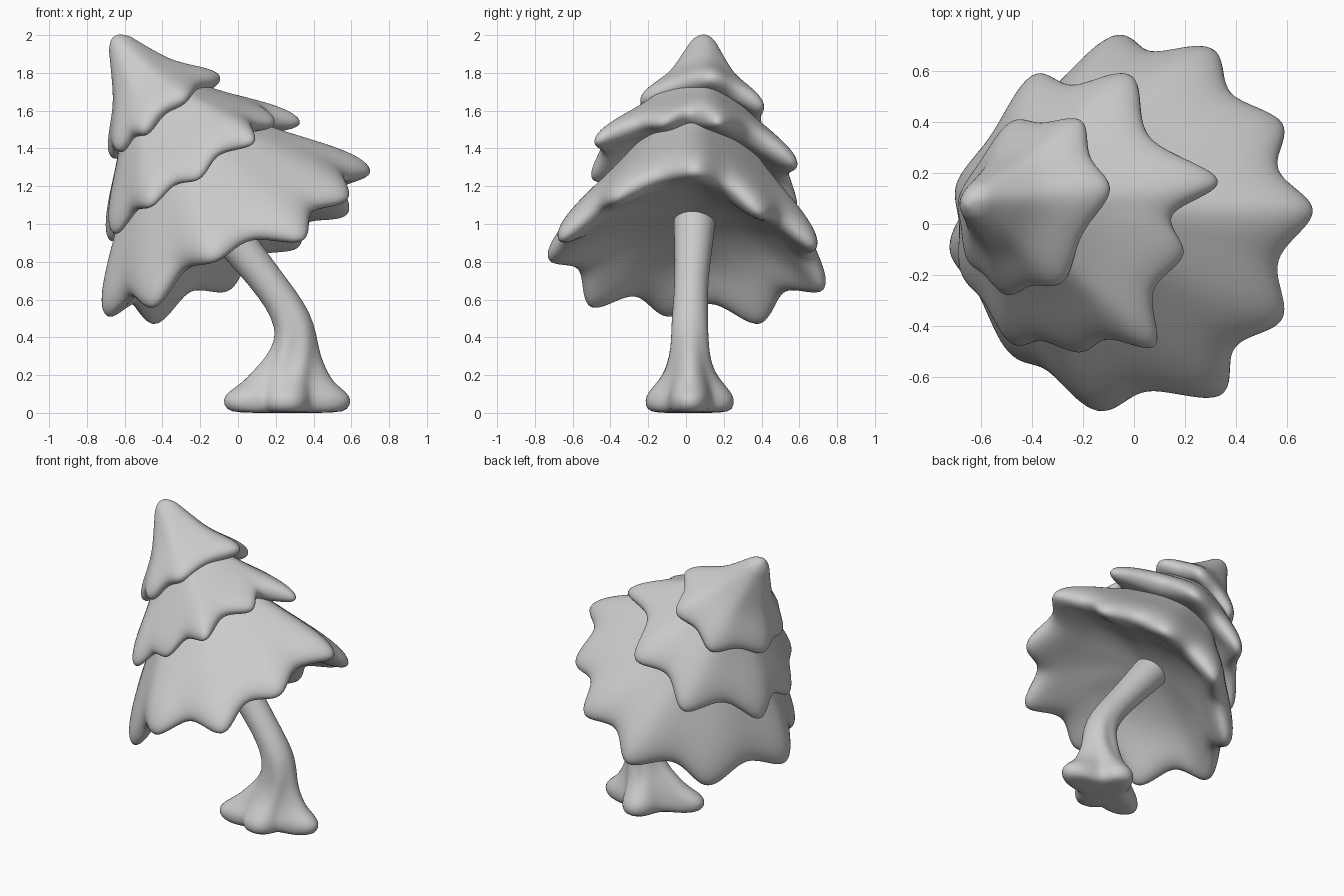
import bpy, math
from mathutils import Vector as V

if "Cube" in bpy.data.objects:
    bpy.data.objects.remove(bpy.data.objects["Cube"])


def loft(name, rings):
    """Closed smooth body from equal-sized rings, capped at both ends."""
    n = len(rings[0])
    verts = [p for r in rings for p in r]
    faces = []
    for k in range(len(rings) - 1):
        for i in range(n):
            j = (i + 1) % n
            faces.append((k*n + i, k*n + j, (k+1)*n + j, (k+1)*n + i))
    for k, flip in ((0, True), (len(rings) - 1, False)):
        c = len(verts)
        verts.append(sum(rings[k], V()) / n)
        for i in range(n):
            a, b = k*n + i, k*n + (i + 1) % n
            faces.append((c, b, a) if flip else (c, a, b))
    me = bpy.data.meshes.new(name)
    me.from_pydata([tuple(v) for v in verts], [], faces)
    me.polygons.foreach_set("use_smooth", [True] * len(me.polygons))
    ob = bpy.data.objects.new(name, me)
    bpy.context.collection.objects.link(ob)
    m = ob.modifiers.new("smooth", 'SUBSURF')
    m.levels = m.render_levels = 1
    return ob


def catmull(pts, steps):
    out, n = [], len(pts)
    for i in range(n):
        a, b, c, d = (pts[(i + k) % n] for k in (-1, 0, 1, 2))
        for s in range(steps):
            t = s / steps
            out.append(0.5 * (2*b + (c - a)*t + (2*a - 5*b + 4*c - d)*t*t
                              + (3*b - a - 3*c + d)*t**3))
    return out


def skirt(name, apex, ceiling, tips, pull, bulge, tip_r, lip):
    """Scalloped foliage bell: tips of the lobes, notches pulled to the apex.
    A fourth tip value overrides the pull of the notch that follows it."""
    apex, ceiling = V(apex), V(ceiling)
    pts = []
    for i, t in enumerate(tips):
        a, b = V(t[:3]), V(tips[(i + 1) % len(tips)][:3])
        pts += [a, ((a + b) / 2).lerp(apex, t[3] if len(t) > 3 else pull)]
    rim = catmull(pts, 5)
    n, w = len(rim), 5
    soft = [sum((rim[(i + k) % n] for k in range(-w, w + 1)), V()) / (2*w + 1)
            for i in range(n)]
    axis = (apex - sum(rim, V()) / n).normalized()

    # outward normal of the skirt along the rim
    normal = []
    for p in soft:
        d = (p - apex).normalized()
        normal.append((axis - d * axis.dot(d)).normalized())

    def ring(top, s, f, g, side):
        # f scales the radial part, g the axial part; a round lip swells the rim
        if s > .9:
            h = math.sqrt(max(0, 1 - ((s - .9) / .1)**2))
        else:
            h = max(0, (s - .5) / .4)
            h = h*h*(3 - 2*h)
        out = []
        for i in range(n):
            d = soft[i].lerp(rim[i], s**1.7) - top
            ax = axis * d.dot(axis)
            out.append(top + ax * g + (d - ax) * f + normal[i] * (h*lip*side))
        return out

    rings = []
    for s in (.012, .04, .09, .16, .27, .4, .53, .66, .76, .85, .91, .95, .98, 1):
        f = s + bulge*4*s*(1 - s) + tip_r*(1 - s)*min(1, math.sqrt(s/.09))
        rings.append(ring(apex, s, f, s, 1))
    for u in (.98, .95, .91, .85, .75, .6, .4, .2, .06):
        rings.append(ring(ceiling, u, u, u**2.2, -.9))
    return loft(name, rings)


# foliage layers
skirt("lower_foliage", (-.48, .07, 1.74), (-.10, .04, 1.01), [
    (.71, .05, 1.27), (.59, -.37, 1.13), (.35, -.67, .91), (-.12, -.73, .80),
    (-.45, -.51, .55), (-.69, -.10, .50), (-.44, .39, .46), (-.05, .73, .64),
    (.32, .68, .87), (.59, .39, 1.05)], .075, .08, 0, .045)
skirt("middle_foliage", (-.55, .08, 1.85), (-.28, .06, 1.36), [
    (.34, .17, 1.53, .15), (.20, -.12, 1.53, .1), (.09, -.48, 1.43, .08),
    (-.2, -.50, 1.24, .06), (-.46, -.47, 1.09, .06), (-.65, -.2, .94),
    (-.67, .15, .90), (-.38, .58, 1.04), (0, .58, 1.31, .15)], .1, .06, 0, .035)
skirt("top_foliage", (-.655, .09, 2.0), (-.42, .08, 1.62), [
    (-.09, .13, 1.76), (-.27, -.22, 1.65), (-.48, -.27, 1.48),
    (-.62, -.14, 1.38), (-.65, .1, 1.34), (-.46, .39, 1.41),
    (-.20, .40, 1.61)], .05, -.02, .14, .038)

# bent trunk with root flares: x, y, z, radius, tilt, root length x, root length y
sections = [
    (.26, .02, .00, .12, 0, .15, .06), (.26, .02, .015, .17, 0, .16, .06),
    (.26, .02, .07, .18, 0, .17, .06), (.26, .02, .11, .17, 0, .15, .05),
    (.265, .02, .16, .155, 0, .09, .02), (.275, .02, .22, .14, 0, .06, -.01),
    (.295, .02, .30, .122, 0, .02, -.02), (.305, .02, .40, .112, 8, 0, -.015),
    (.29, .02, .49, .102, 22, 0, -.005), (.23, .025, .60, .09, 34, 0, 0),
    (.13, .03, .73, .09, 37, 0, 0), (.01, .04, .88, .10, 36, 0, 0),
    (-.10, .045, 1.02, .112, 36, 0, 0), (-.15, .05, 1.08, .112, 36, 0, 0)]
rings = []
for x, y, z, r, tilt, ex, ey in sections:
    t, ring = math.radians(tilt), []
    for i in range(40):
        a = 2 * math.pi * i / 40
        c, s = math.cos(a), math.sin(a)
        q = r + (ex*c*c + ey*s*s) * (.5 + .5*math.cos(4*a))
        # the left root swings towards the front
        shear = -.6 * ex * min(0, c)**2 * (1 if s < .5 else .8)
        ring.append(V((x + q*c*math.cos(t), y + q*s + shear,
                       z + q*c*math.sin(t))))
    rings.append(ring)
loft("trunk", rings)
